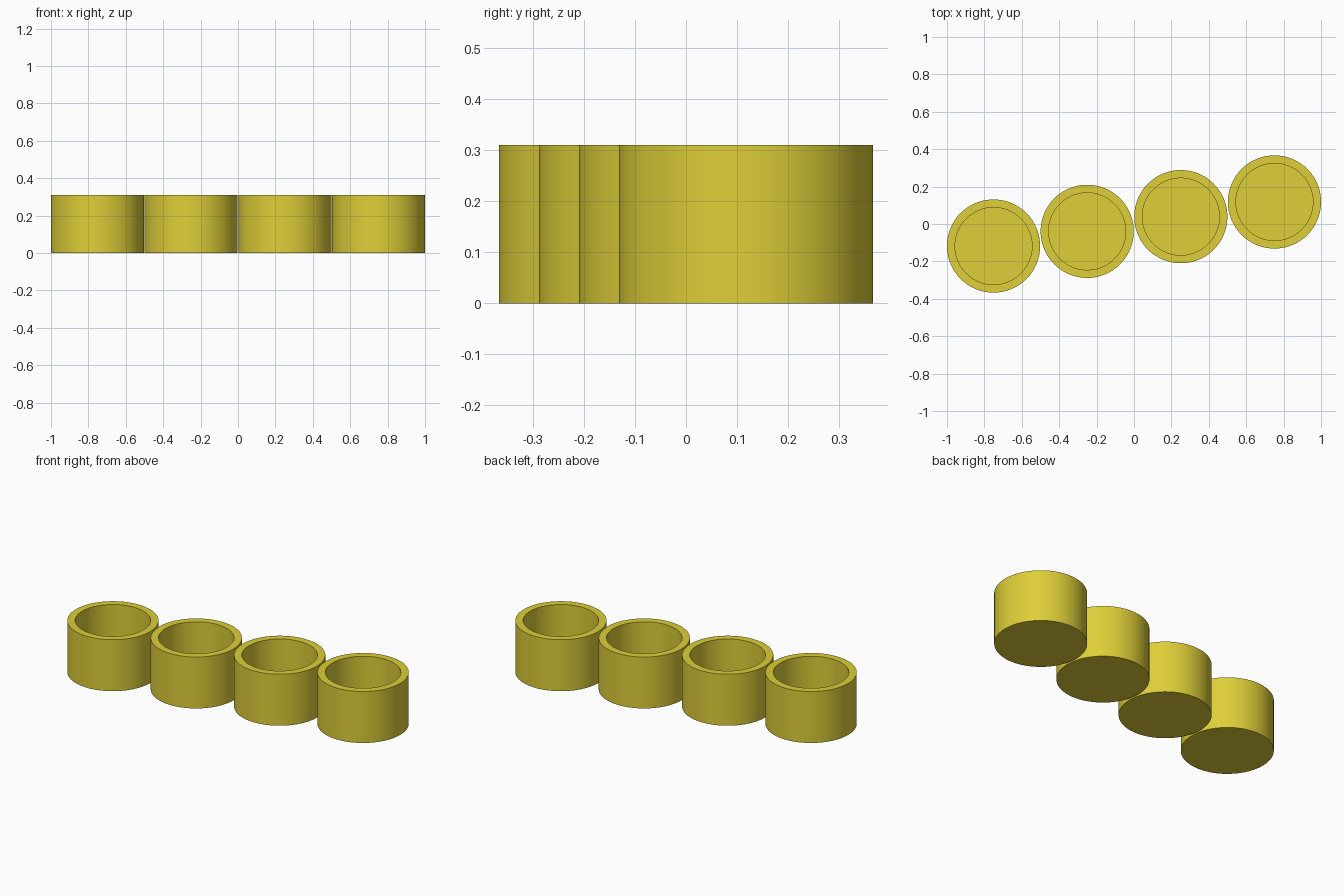
import bpy, bmesh, math

if "Cube" in bpy.data.objects:
    bpy.data.objects.remove(bpy.data.objects["Cube"])

RADIUS, INNER, HEIGHT, FLOOR = 0.249, 0.206, 0.31, 0.042
SEGMENTS = 96

yellow = bpy.data.materials.new("yellow")
yellow.diffuse_color = (0.73, 0.62, 0.04, 1)
yellow.use_nodes = True
yellow.node_tree.nodes["Principled BSDF"].inputs["Base Color"].default_value = yellow.diffuse_color


def make_cup(name, x, y):
    """Lathe a closed-bottom cup from a half profile."""
    profile = [(RADIUS, 0), (RADIUS, HEIGHT), (INNER, HEIGHT), (INNER, FLOOR)]
    bm = bmesh.new()
    rings = []
    for r, z in profile:
        rings.append([bm.verts.new((r * math.cos(a), r * math.sin(a), z))
                      for a in (2 * math.pi * i / SEGMENTS for i in range(SEGMENTS))])
    # walls and rim
    for low, high in zip(rings, rings[1:]):
        for i in range(SEGMENTS):
            j = (i + 1) % SEGMENTS
            bm.faces.new((low[i], low[j], high[j], high[i]))
    # underside and inner floor
    bm.faces.new(rings[0][::-1])
    bm.faces.new(rings[-1])
    bmesh.ops.recalc_face_normals(bm, faces=bm.faces)
    mesh = bpy.data.meshes.new(name)
    bm.to_mesh(mesh)
    bm.free()
    mesh.materials.append(yellow)
    cup = bpy.data.objects.new(name, mesh)
    cup.location = (x, y, 0)
    bpy.context.collection.objects.link(cup)
    bpy.ops.object.select_all(action='DESELECT')
    cup.select_set(True)
    bpy.context.view_layer.objects.active = cup
    bpy.ops.object.shade_smooth_by_angle(angle=math.radians(30))


# Row of four cups on a slight diagonal
for n in range(4):
    make_cup(f"cup_{n + 1}", (n - 1.5) * 0.5007, (n - 1.5) * 0.0785)
